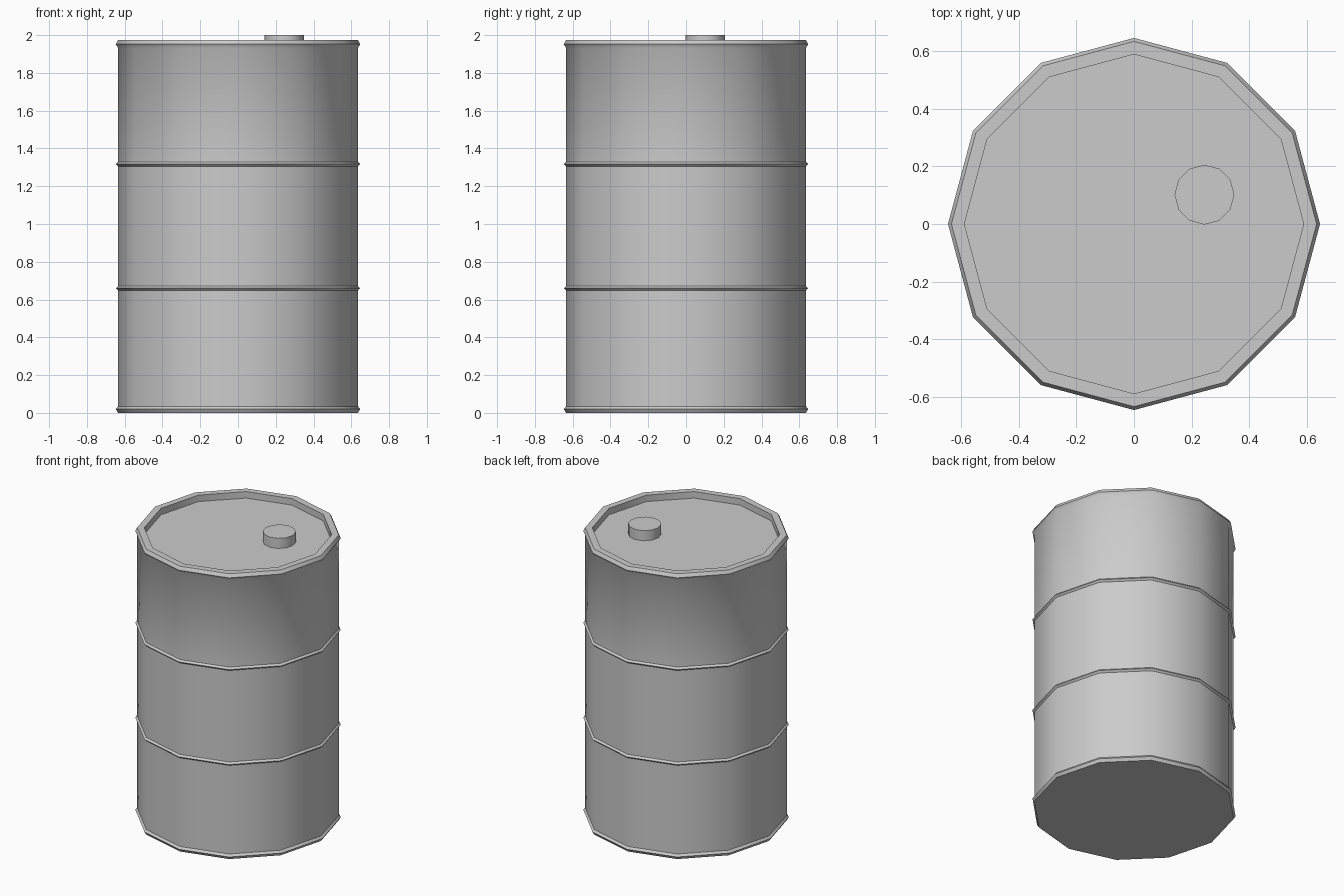
import bpy, bmesh, math

if "Cube" in bpy.data.objects:
    bpy.data.objects.remove(bpy.data.objects["Cube"])

SIDES = 12


def lathe(name, profile, centre=(0, 0)):
    """Spin a (radius, z) profile into a closed 12-sided solid."""
    bm = bmesh.new()
    rings = []
    for r, z in profile:
        rings.append([bm.verts.new((centre[0] + r * math.cos(math.tau * i / SIDES),
                                    centre[1] + r * math.sin(math.tau * i / SIDES), z))
                      for i in range(SIDES)])
    for low, high in zip(rings, rings[1:]):
        for i in range(SIDES):
            j = (i + 1) % SIDES
            bm.faces.new((low[i], low[j], high[j], high[i]))
    bm.faces.new(rings[0][::-1])
    bm.faces.new(rings[-1])
    mesh = bpy.data.meshes.new(name)
    bm.to_mesh(mesh)
    bm.free()
    obj = bpy.data.objects.new(name, mesh)
    bpy.context.collection.objects.link(obj)
    # smooth round the sides, keep bands and rims crisp
    bpy.ops.object.select_all(action='DESELECT')
    obj.select_set(True)
    bpy.context.view_layer.objects.active = obj
    bpy.ops.object.shade_smooth_by_angle(angle=math.radians(35))
    return obj


BODY, BAND = 0.635, 0.647

# drum: bottom rim, two raised hoops, top rim, recessed lid
profile = [(BODY, 0.0), (BAND, 0.02), (BODY, 0.035)]
for z in (0.66, 1.317):
    profile += [(BODY, z - 0.012), (BAND, z), (BODY, z + 0.012)]
profile += [(BODY, 1.932), (BAND, 1.952), (BODY, 1.975),
            (0.59, 1.975), (0.59, 1.93)]
lathe("drum", profile)

# filler cap on the lid
lathe("filler_cap", [(0.104, 1.925), (0.104, 2.0)], (0.245, 0.102))
